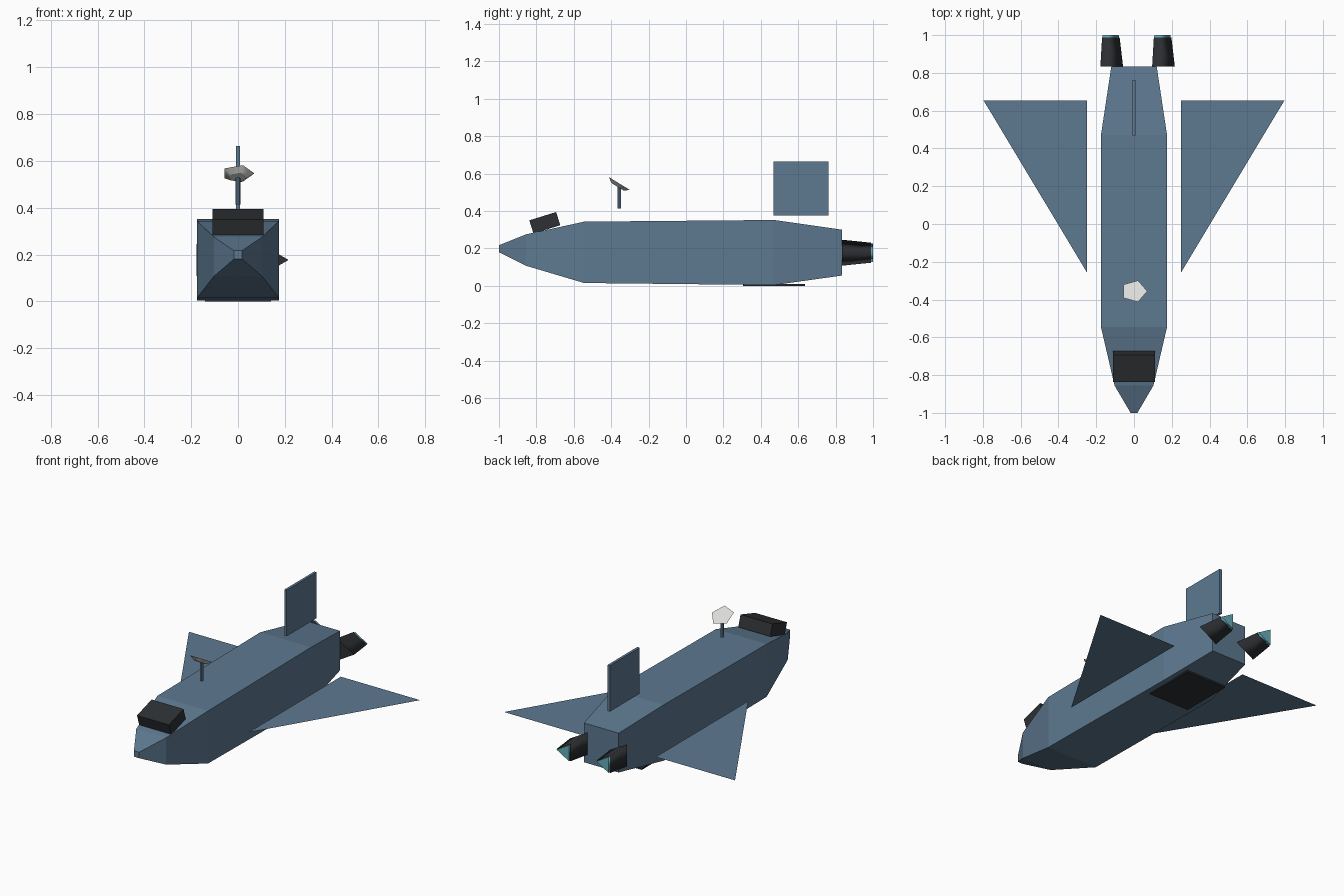
import bpy, bmesh
from math import cos, sin, tau
from mathutils import Matrix, Vector

cube = bpy.data.objects.get("Cube")
if cube:
    bpy.data.objects.remove(cube, do_unlink=True)


def material(name, rgb):
    m = bpy.data.materials.new(name)
    m.use_nodes = True
    m.diffuse_color = (*rgb, 1)
    m.node_tree.nodes["Principled BSDF"].inputs["Base Color"].default_value = (*rgb, 1)
    return m


blue = material("slate blue", (0.11, 0.19, 0.28))
dark = material("charcoal", (0.026, 0.029, 0.033))
teal = material("teal glow", (0.13, 0.42, 0.48))
grey = material("pale grey", (0.72, 0.72, 0.70))


def finish(name, bm, mat):
    bmesh.ops.recalc_face_normals(bm, faces=bm.faces)
    me = bpy.data.meshes.new(name)
    bm.to_mesh(me)
    bm.free()
    me.materials.append(mat)
    ob = bpy.data.objects.new(name, me)
    bpy.context.collection.objects.link(ob)
    return ob


def loft(name, rings, mat, smooth_sides=False):
    """Skin a row of equal point rings and cap both ends."""
    bm = bmesh.new()
    loops = [[bm.verts.new(p) for p in ring] for ring in rings]
    n = len(loops[0])
    for a, b in zip(loops, loops[1:]):
        for i in range(n):
            j = (i + 1) % n
            bm.faces.new((a[i], a[j], b[j], b[i])).smooth = smooth_sides
    bm.faces.new(loops[0])
    bm.faces.new(loops[-1])
    return finish(name, bm, mat)


def box(name, centre, size, mat, tilt=0):
    bm = bmesh.new()
    m = Matrix.Translation(centre) @ Matrix.Rotation(tilt, 4, "X") @ Matrix.Diagonal((*size, 1))
    bmesh.ops.create_cube(bm, size=1, matrix=m)
    return finish(name, bm, mat)


def polygon(sides, r):
    return [(r * cos(tau * i / sides), r * sin(tau * i / sides)) for i in range(sides)]


# Hull: square sections as (y, half width, bottom, top)
sections = [(-1, .018, .18, .217), (-.855, .103, .107, .275), (-.545, .175, .015, .343),
            (.47, .175, .004, .352), (.835, .12, .055, .30)]
loft("hull", [[(-w, y, lo), (w, y, lo), (w, y, hi), (-w, y, hi)]
              for y, w, lo, hi in sections], blue)

# Cockpit block, tail fin and belly hatch
box("cockpit", (0, -.755, .337), (.22, .15, .074), dark, tilt=.3)
box("tail_fin", (0, .615, .52), (.016, .295, .287), blue)
box("belly_hatch", (0, .47, .005), (.28, .33, .01), dark)

# Thin delta wings
for side, x in (("left", 1), ("right", -1)):
    bm = bmesh.new()
    corners = [(.25, -.255), (.797, .655), (.25, .655)]
    bm.faces.new([bm.verts.new((x * px, py, .118)) for px, py in corners])
    wing = finish(side + "_wing", bm, blue)
    if wing.data.polygons[0].normal.z < 0:
        wing.data.flip_normals()

# Three-sided engine nozzles with glowing ends
for side, x in (("left", .136), ("right", -.138)):
    def ring(y, r):
        return [(x + px, y, .177 + pz) for px, pz in polygon(3, r)]
    loft(side + "_engine", [ring(.835, .08), ring(.988, .062)], dark, True)
    loft(side + "_engine_glow", [ring(.975, .059), ring(1, .057)], teal, True)

# Dish on a short mast
loft("dish_mast", [[(px, py - .357, z) for px, py in polygon(6, .01)]
                   for z in (.413, .53)], blue)
tilt = Matrix.Translation((0, -.357, .545)) @ Matrix.Rotation(-.55, 4, "X")
loft("dish", [[tilt @ Vector((px, py, z)) for px, py in polygon(5, r)]
              for r, z in ((.04, -.018), (.07, .002))], grey, True)
